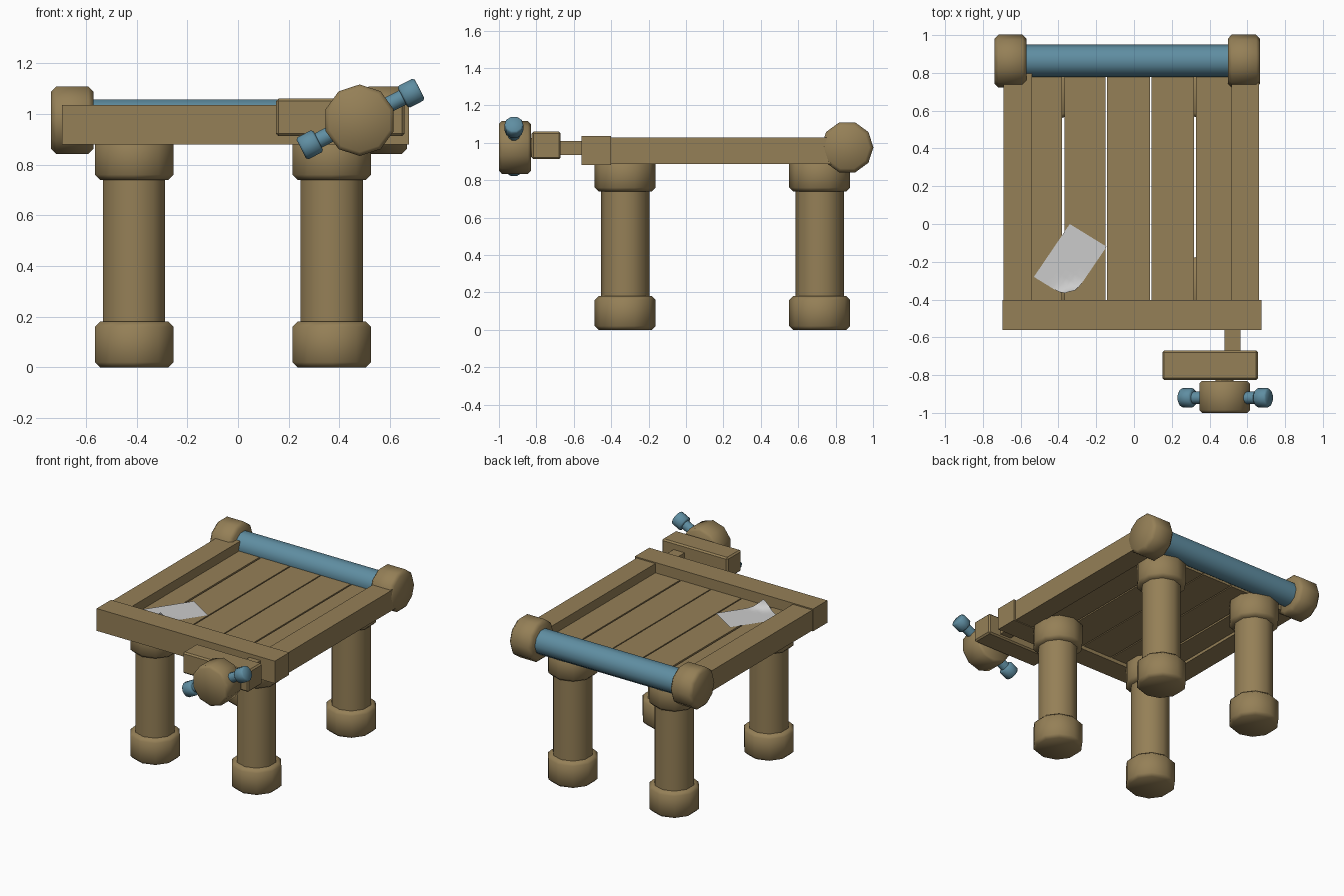
import bpy, bmesh, math
from mathutils import Vector, Matrix

if "Cube" in bpy.data.objects:
    bpy.data.objects.remove(bpy.data.objects["Cube"])


def material(name, rgb):
    m = bpy.data.materials.new(name)
    m.diffuse_color = (*rgb, 1)
    m.use_nodes = True
    m.node_tree.nodes["Principled BSDF"].inputs["Base Color"].default_value = m.diffuse_color
    return m


WOOD = material("wood", (0.30, 0.215, 0.095))
BLUE = material("blue_cloth", (0.115, 0.27, 0.36))


def finish(name, bm, mat=None, smooth=None):
    bmesh.ops.recalc_face_normals(bm, faces=bm.faces)
    me = bpy.data.meshes.new(name)
    bm.to_mesh(me)
    bm.free()
    ob = bpy.data.objects.new(name, me)
    bpy.context.collection.objects.link(ob)
    if mat:
        me.materials.append(mat)
    if smooth:
        bpy.ops.object.select_all(action='DESELECT')
        ob.select_set(True)
        bpy.context.view_layer.objects.active = ob
        bpy.ops.object.shade_smooth_by_angle(angle=math.radians(smooth))
    return ob


def box(name, x, y, z, mat=WOOD, bevel=0):
    bm = bmesh.new()
    lo, hi = Vector((x[0], y[0], z[0])), Vector((x[1], y[1], z[1]))
    bmesh.ops.create_cube(bm, size=1, matrix=Matrix.Translation((lo + hi) / 2)
                          @ Matrix.Diagonal((*(hi - lo), 1)))
    if bevel:
        bmesh.ops.bevel(bm, geom=bm.edges[:], offset=bevel, segments=1, affect='EDGES')
    return finish(name, bm, mat)


def rod(name, a, b, radius, mat=WOOD, sides=10, bevel=0.0, smooth=50):
    """Cylinder from point a to point b, with optional chamfered rims."""
    a, b = Vector(a), Vector(b)
    d = b - a
    bm = bmesh.new()
    bmesh.ops.create_cone(bm, cap_ends=True, segments=sides, radius1=radius,
                          radius2=radius, depth=d.length)
    if bevel:
        rims = [e for e in bm.edges if any(len(f.verts) > 4 for f in e.link_faces)]
        bmesh.ops.bevel(bm, geom=rims, offset=bevel, segments=1, affect='EDGES')
    rot = Vector((0, 0, 1)).rotation_difference(d).to_matrix().to_4x4()
    bm.transform(Matrix.Translation((a + b) / 2) @ rot)
    return finish(name, bm, mat, smooth)


# Four legs with feet and collars
for side, x in (("left", -0.41), ("right", 0.37)):
    for end, y in (("front", -0.325), ("back", 0.715)):
        n = f"{end}_{side}_leg"
        rod(n, (x, y, 0.15), (x, y, 0.78), 0.129)
        rod(n + "_foot", (x, y, 0), (x, y, 0.18), 0.163, bevel=0.02)
        rod(n + "_collar", (x, y, 0.74), (x, y, 0.92), 0.163, bevel=0.02)

# Frame rails
box("left_rail", (-0.69, -0.54), (-0.42, 0.8), (0.885, 1.027))
box("right_rail", (0.517, 0.662), (-0.42, 0.8), (0.885, 1.027))
box("front_rail", (-0.695, 0.675), (-0.56, -0.402), (0.88, 1.035))

# Bed planks
for i, x in enumerate([(-0.55, -0.382), (-0.369, -0.15), (-0.142, 0.086),
                       (0.093, 0.318), (0.328, 0.53)]):
    box(f"plank_{i + 1}", x, (-0.42, 0.8), (0.905, 0.963))

# Cloth roller at the back with wooden end knobs
rod("roller", (-0.6, 0.864, 0.975), (0.53, 0.864, 0.975), 0.086, BLUE)
rod("left_roller_knob", (-0.738, 0.862, 0.975), (-0.57, 0.862, 0.975), 0.14, bevel=0.02)
rod("right_roller_knob", (0.497, 0.862, 0.975), (0.667, 0.862, 0.975), 0.14, bevel=0.02)

# Vice at the front: screw, jaw and wheel
box("vice_screw", (0.48, 0.565), (-0.69, -0.54), (0.935, 1.01))
box("vice_jaw", (0.15, 0.657), (-0.825, -0.67), (0.912, 1.06), bevel=0.01)
rod("vice_wheel", (0.48, -1, 0.975), (0.48, -0.83, 0.975), 0.141, bevel=0.015)
rod("vice_axle", (0.48, -0.85, 0.975), (0.48, -0.8, 0.975), 0.05)

# Tilted handle bar with end caps
c = Vector((0.483, -0.92, 0.98))
d = Vector((math.cos(math.radians(27)), 0, math.sin(math.radians(27))))
rod("handle_bar", c - d * 0.23, c + d * 0.23, 0.033, BLUE)
for side, s in (("left", -1), ("right", 1)):
    rod(f"{side}_handle_cap", c + d * s * 0.187, c + d * s * 0.262, 0.051, BLUE, bevel=0.008)

# Paper sheet with one curled corner
bm = bmesh.new()
p0, p1, p3 = Vector((-0.335, -0.4)), Vector((-0.145, -0.12)), Vector((-0.53, -0.28))
N = 8
grid = []
axis = ((p1 - p0).normalized() + (p3 - p0).normalized()).normalized()
for i in range(N + 1):
    for j in range(N + 1):
        p = p0 + (p1 - p0) * i / N + (p3 - p0) * j / N
        t = max(0, 0.085 - (p - p0).dot(axis))
        r = 0.045
        q = p + axis * (t - r * math.sin(t / r))
        grid.append(bm.verts.new((q.x, q.y, 0.967 + r * (1 - math.cos(t / r)))))
for i in range(N):
    for j in range(N):
        k = i * (N + 1) + j
        bm.faces.new((grid[k], grid[k + N + 1], grid[k + N + 2], grid[k + 1]))
finish("paper_sheet", bm, smooth=60)
